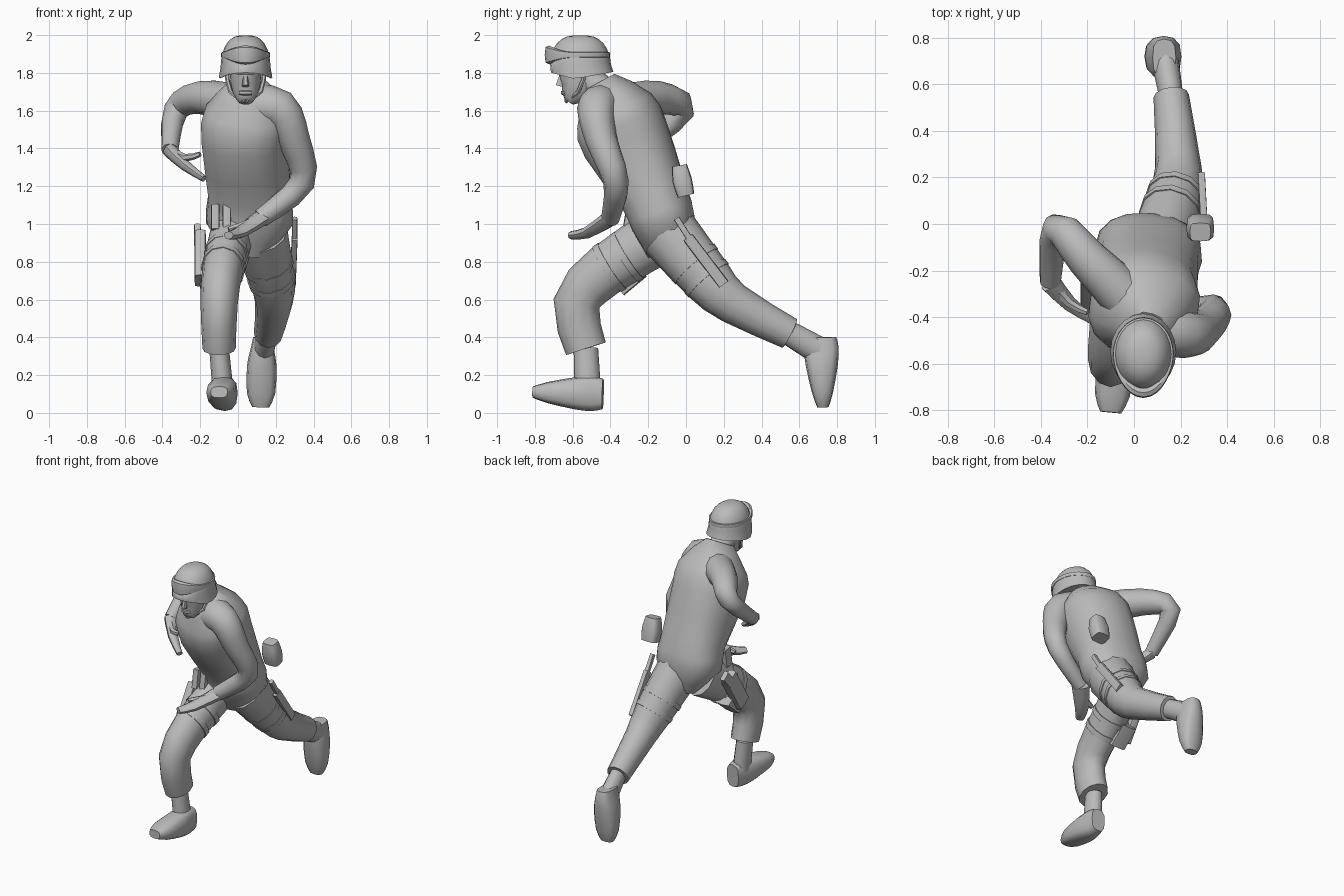
import bpy, bmesh, math
from mathutils import Vector

if "Cube" in bpy.data.objects:
    bpy.data.objects.remove(bpy.data.objects["Cube"])

GREY = (.5, .5, .5, 1)
grey = bpy.data.materials.new("plain_grey")
grey.use_nodes = True
grey.diffuse_color = GREY
grey.node_tree.nodes["Principled BSDF"].inputs["Base Color"].default_value = GREY


def smooth_rings(rings, steps):
    """Pass a smooth curve through the rings, blending position and size alike."""
    rings = [Vector(ring) for ring in rings]
    padded = [rings[0], *rings, rings[-1]]
    result = []
    for before, start, end, after in zip(padded, padded[1:], padded[2:], padded[3:]):
        for step in range(steps):
            t = step / steps
            slope_in, slope_out = (end - before) / 2, (after - start) / 2
            blend = t * t * (3 - 2 * t)
            result.append(start.lerp(end, blend) + slope_in * t * (1 - t) ** 2
                          - slope_out * t * t * (1 - t))
    return result + [rings[-1]]


def loft(name, rings, across=(1, 0, 0), sides=12, steps=2, twist=0, power=1, closed=False):
    """Skin ovals (x, y, z, half width, half depth) that stand square to their path."""
    if not closed:
        rings = smooth_rings(rings, steps)
    count = len(rings)
    centres = [Vector(ring[:3]) for ring in rings]
    bm = bmesh.new()
    loops = []
    for i, ring in enumerate(rings):
        if closed:
            tangent = centres[(i + 1) % count] - centres[i - 1]
        else:
            tangent = centres[min(i + 1, count - 1)] - centres[max(i - 1, 0)]
        tangent.normalize()
        side = Vector(across)
        if twist:
            turn = math.radians(twist) * i / count
            side = Vector((math.cos(turn), -math.sin(turn), 0))
        deep = tangent.cross(side).normalized()
        side = deep.cross(tangent)
        loop = []
        for k in range(sides):
            angle = math.tau * k / sides
            c, s = math.cos(angle), math.sin(angle)
            c = math.copysign(abs(c) ** power, c)
            s = math.copysign(abs(s) ** power, s)
            loop.append(bm.verts.new(centres[i] + side * c * ring[3] + deep * s * ring[4]))
        loops.append(loop)
    for i in range(count if closed else count - 1):
        low, high = loops[i], loops[(i + 1) % count]
        for k in range(sides):
            n = (k + 1) % sides
            bm.faces.new((low[k], low[n], high[n], high[k]))
    if not closed:
        bm.faces.new(loops[0])
        bm.faces.new(loops[-1])
    bmesh.ops.recalc_face_normals(bm, faces=bm.faces)
    mesh = bpy.data.meshes.new(name)
    bm.to_mesh(mesh)
    bm.free()
    mesh.materials.append(grey)
    obj = bpy.data.objects.new(name, mesh)
    bpy.context.collection.objects.link(obj)
    bpy.ops.object.select_all(action="DESELECT")
    obj.select_set(True)
    bpy.context.view_layer.objects.active = obj
    bpy.ops.object.shade_smooth_by_angle(angle=math.radians(50))
    return obj


def limb(name, joints, start, end, ratio=1, **options):
    """Tapered tube through joints; ratio is width over depth."""
    rings = []
    for i, joint in enumerate(joints):
        depth = start + (end - start) * i / (len(joints) - 1)
        rings.append((*joint, depth * ratio, depth))
    return loft(name, rings, **options)


def slab(name, start, end, width, thick):
    """Squared box between two points."""
    return limb(name, (start, end), width, width, thick / width, sides=8, steps=1, power=.35)


def boot(name, heel, toe):
    """Boot from heel to toe: (fraction along, half width, half height)."""
    profile = ((0, .05, .08), (.15, .06, .092), (.4, .078, .085), (.8, .075, .055), (1, .045, .03))
    rings = [(*heel.lerp(toe, t), wide, tall) for t, wide, tall in profile]
    return loft(name, rings, power=.7)


# Jacket and pelvis, turned so the left shoulder leads
loft("torso", [
    (.06, -.1, .83, .1, .1), (.06, -.12, 1, .23, .17), (.06, -.17, 1.15, .22, .18),
    (.04, -.32, 1.45, .23, .235), (.05, -.38, 1.6, .225, .21), (.05, -.46, 1.75, .09, .09)],
    sides=16, twist=25, power=.85)

# Left arm, bent across the front
left_elbow = Vector((.34, -.37, 1.22))
left_wrist = Vector((.12, -.4, 1.03))
left_tips = Vector((-.05, -.61, .94))
limb("left_arm", [(.08, -.43, 1.62), (.22, -.475, 1.61), (.295, -.45, 1.45), left_elbow, left_wrist],
     .12, .05, across=(0, 1, 0), steps=3)
limb("left_hand", [left_wrist, (.01, -.52, .955), left_tips], .06, .03, .7,
     across=(0, 0, 1), sides=8)
limb("left_thumb", [left_wrist.lerp(left_tips, .3), (-.05, -.49, .97)], .028, .015, sides=6)

# Right arm, elbow thrown back
right_elbow = Vector((-.33, -.02, 1.6))
right_wrist = Vector((-.36, -.25, 1.39))
right_tips = Vector((-.18, -.41, 1.24))
limb("right_arm", [(0, -.35, 1.63), (-.2, -.15, 1.67), right_elbow, right_wrist], .11, .045,
     across=(-1, -1, 1), steps=3)
limb("right_hand", [right_wrist, (-.28, -.34, 1.31), right_tips], .05, .022, .8,
     across=(1, 0, 1), sides=8)
limb("right_thumb", [right_wrist, (-.28, -.34, 1.35), (-.2, -.38, 1.37)], .028, .014,
     across=(0, 0, 1), sides=6)

# Right leg, stepping forward
right_hip = Vector((-.03, -.12, .95))
right_thigh = Vector((-.08, -.42, .76))
right_cuff = Vector((-.1, -.53, .34))
limb("right_trouser", [right_hip, right_thigh, (-.1, -.58, .58), right_cuff], .15, .11, .8)
limb("right_boot_shaft", [right_cuff, (-.08, -.52, .12)], .065, .07, .8)
boot("right_boot", Vector((-.065, -.44, .1)), Vector((-.1, -.81, .11)))

# Left leg, trailing behind
left_hip = Vector((.12, -.09, .95))
left_thigh = Vector((.18, .12, .7))
left_cuff = Vector((.16, .55, .42))
limb("left_trouser", [left_hip, left_thigh, (.19, .25, .58), left_cuff], .16, .085, .9)
limb("left_boot_shaft", [left_cuff, (.13, .72, .32)], .065, .075, .8)
boot("left_boot", Vector((.13, .715, .4)), Vector((.12, .725, .03)))

# Two straps round each thigh, sitting just proud of the cloth
for side, hip, thigh, top, taper, ratio in (("right", right_hip, right_thigh, .15, .013, .83),
                                            ("left", left_hip, left_thigh, .16, .025, .92)):
    for place, along in (("upper", .6), ("lower", .9)):
        ends = [hip.lerp(thigh, along), hip.lerp(thigh, along + .1)]
        size = top - taper * along + .004
        limb(f"{side}_{place}_strap", ends, size, size - taper / 10, ratio)

# Neck, face and chin straps
limb("neck", [(.05, -.42, 1.68), (.04, -.55, 1.8)], .085, .07)
loft("face", [
    (.04, -.62, 1.645, .035, .025), (.04, -.6, 1.68, .06, .065),
    (.04, -.57, 1.74, .078, .1), (.04, -.56, 1.86, .09, .12)])
limb("nose", [(.04, -.65, 1.8), (.04, -.67, 1.73)], .016, .024, .8, sides=6)
limb("mouth", [(.01, -.64, 1.695), (.04, -.65, 1.695), (.07, -.64, 1.695)], .014, .014,
     across=(0, 0, 1), sides=6)
for sign, side in ((-1, "right"), (1, "left")):
    limb(side + "_chin_strap", [(.04 + sign * .1, -.53, 1.81), (.04 + sign * .08, -.57, 1.7),
                                (.04, -.635, 1.65)], .012, .012, sides=6)

# Domed helmet with a flared rim, raised over the brow
crown = Vector((.04, -.56, 1.83))
dome = [(crown.x, crown.y + .01, 1.775, .142, .168)]
for step in range(8):
    rise = math.radians(12 * step)
    shrink = max(math.cos(rise), .01) ** .7
    dome.append((*(crown + Vector((0, 0, .17 * math.sin(rise)))), .132 * shrink, .163 * shrink))
helmet = loft("helmet", dome, sides=20, steps=1)
for vert in helmet.data.vertices:
    if vert.co.z < crown.z + .02:
        vert.co.z += max(0, crown.y - .03 - vert.co.y) * .45

# Goggle band round the helmet, swelling into the lens at the front
band = []
for step in range(32):
    angle = math.tau * step / 32
    front = max(0, -math.sin(angle)) ** 3
    band.append((crown.x + .122 * math.cos(angle),
                 crown.y + (.15 + .015 * front) * math.sin(angle),
                 1.895, .015 + .035 * front, .008 + .015 * front))
loft("goggles", band, across=(0, 0, 1), sides=8, closed=True, power=.6)

# Gear: holster, knife, canteen and belt pouches
slab("holster", (-.2, -.2, .94), (-.2, -.35, .7), .06, .03)
slab("pistol_grip", (-.215, -.13, .98), (-.215, -.2, .9), .035, .018)
slab("thigh_pouch", (-.14, -.24, .76), (-.14, -.36, .66), .05, .06)
slab("knife_sheath", (.3, .01, .93), (.29, .2, .68), .03, .016)
slab("knife_handle", (.3, -.05, 1.03), (.3, .02, .92), .016, .014)
loft("canteen", [(.285, -.035, 1.31, .045, .04), (.285, -.02, 1.23, .06, .052),
                 (.285, 0, 1.15, .055, .045)], power=.5)
for x in (-.12, -.06):
    slab("belt_pouch", (x, -.28, 1.1), (x, -.3, .97), .035, .022)
